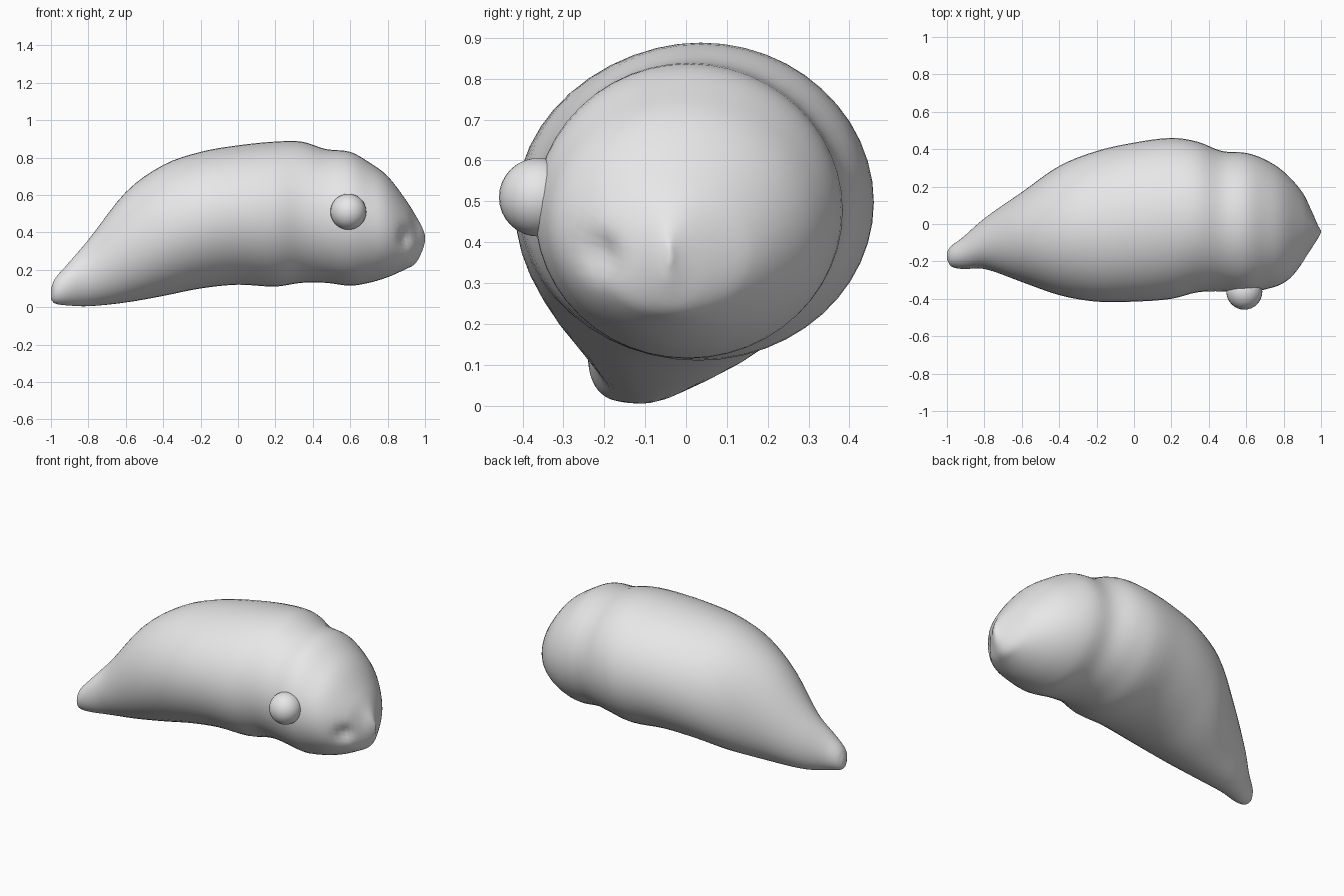
import bpy
import bmesh
import math
from mathutils import Vector

default_cube = bpy.data.objects.get("Cube")
if default_cube:
    bpy.data.objects.remove(default_cube, do_unlink=True)


def make_material(name, colour):
    material = bpy.data.materials.new(name)
    material.use_nodes = True
    material.diffuse_color = colour
    for node in material.node_tree.nodes:
        if node.type == "BSDF_PRINCIPLED":
            node.inputs["Base Color"].default_value = colour
    return material


grey = make_material("light grey", (0.8, 0.8, 0.8, 1))


def add_object(name, bm):
    """Turn a bmesh into a smooth shaded grey object."""
    bmesh.ops.recalc_face_normals(bm, faces=bm.faces)
    for face in bm.faces:
        face.smooth = True
    mesh = bpy.data.meshes.new(name)
    bm.to_mesh(mesh)
    bm.free()
    mesh.materials.append(grey)
    obj = bpy.data.objects.new(name, mesh)
    bpy.context.collection.objects.link(obj)
    return obj


# Body stations from tail to snout: x, right edge y, left edge y, bottom z, top z
stations = [
    (-1, -.19, -.15, .04, .1),
    (-.98, -.225, -.12, .02, .15),
    (-.92, -.24, -.075, .01, .22),
    (-.8, -.24, .03, .005, .36),
    (-.6, -.31, .17, .025, .615),
    (-.4, -.38, .31, .06, .76),
    (-.2, -.415, .39, .1, .83),
    (0, -.415, .435, .12, .865),
    (.2, -.4, .46, .11, .885),
    (.34, -.365, .44, .13, .885),
    (.47, -.36, .39, .13, .845),
    (.6, -.37, .38, .115, .83),
    (.7, -.35, .345, .13, .775),
    (.8, -.315, .28, .16, .7),
    (.9, -.225, .17, .205, .57),
    (.95, -.13, .07, .235, .49),
    (.985, -.075, -.01, .3, .425),
    (1, -.045, -.035, .35, .385),
]


def lerp_smooth(before, start, end, after, t):
    """Smooth curve through two stations, eased by their neighbours."""
    def tangent(a, b, c):
        span = c[0] - a[0]
        return [(q - p) / span for p, q in zip(a, c)] if span else [0] * len(b)
    width = end[0] - start[0]
    slope_a = tangent(before, start, end)
    slope_b = tangent(start, end, after)
    ease = t * t * (3 - 2 * t)
    lift = t * (1 - t) ** 2
    drop = t * t * (1 - t)
    row = [a + (b - a) * ease + width * (lift * m - drop * n)
           for a, b, m, n in zip(start, end, slope_a, slope_b)]
    row[0] = start[0] + width * t
    return row


def refine(rows, steps):
    result = []
    last = len(rows) - 1
    for i in range(last):
        before, after = rows[max(i - 1, 0)], rows[min(i + 2, last)]
        for step in range(steps):
            result.append(lerp_smooth(before, rows[i], rows[i + 1], after, step / steps))
    result.append(rows[last])
    return result


# Small dent for the mouth on the right side of the snout
mouth = Vector((.9, -.22, .37))
inward = Vector((-.6, .78, .1)).normalized()


def dent(point):
    distance = (point - mouth).length / .05
    return point + inward * .035 * math.exp(-distance ** 2)


# Body lofted through oval rings
sides = 48
bm = bmesh.new()
rings = []
for x, right, left, bottom, top in refine(stations, 4):
    ring = []
    for i in range(sides):
        angle = math.tau * i / sides
        point = Vector((x,
                        (left + right) / 2 + (left - right) / 2 * math.cos(angle),
                        (top + bottom) / 2 + (top - bottom) / 2 * math.sin(angle)))
        ring.append(bm.verts.new(dent(point)))
    rings.append(ring)
for ring, following in zip(rings, rings[1:]):
    for i in range(sides):
        j = (i + 1) % sides
        bm.faces.new((ring[i], ring[j], following[j], following[i]))
bm.faces.new(rings[0])
bm.faces.new(rings[-1])
add_object("body", bm)

# Single eye on the right side
bm = bmesh.new()
bmesh.ops.create_uvsphere(bm, u_segments=32, v_segments=16, radius=.096)
bmesh.ops.translate(bm, verts=bm.verts, vec=(.59, -.362, .51))
add_object("right_eye", bm)
